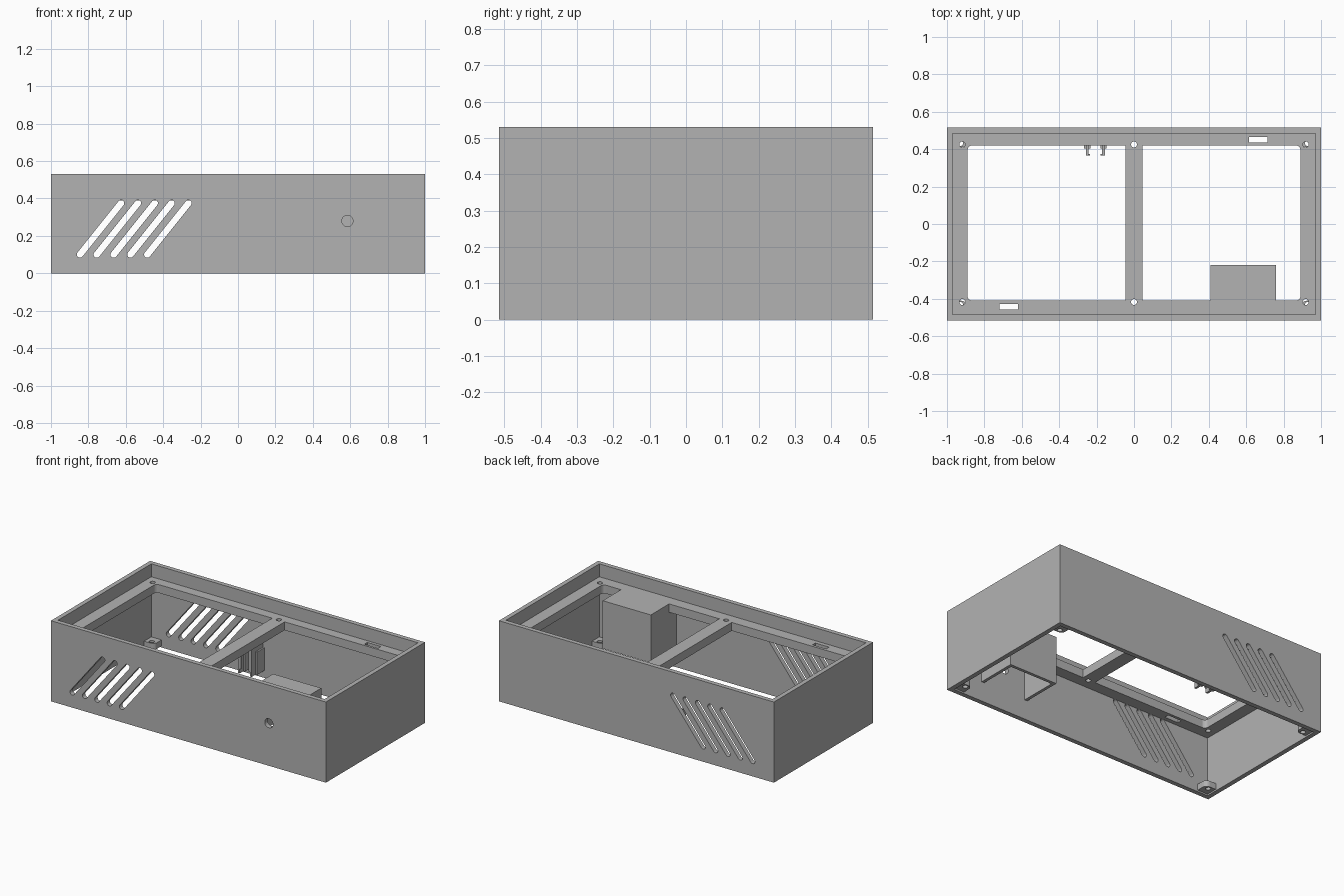
import bpy, bmesh, math
from mathutils import Matrix, Vector

if "Cube" in bpy.data.objects:
    bpy.data.objects.remove(bpy.data.objects["Cube"])

grey = bpy.data.materials.new("mid grey")
grey.use_nodes = True
colour = (0.45, 0.45, 0.45, 1)
grey.diffuse_color = colour
grey.node_tree.nodes["Principled BSDF"].inputs["Base Color"].default_value = colour

W, D, H, T = 1.0, 0.515, 0.53, 0.03      # half width, half depth, height, wall
LOW, TOP = 0.39, 0.445                   # ledge underside and top


def finish(bm, name):
    mesh = bpy.data.meshes.new(name)
    bmesh.ops.recalc_face_normals(bm, faces=bm.faces)
    bm.to_mesh(mesh)
    bm.free()
    ob = bpy.data.objects.new(name, mesh)
    bpy.context.collection.objects.link(ob)
    mesh.materials.append(grey)
    return ob


def box(name, x0, x1, y0, y1, z0, z1, round_if=None, radius=0.025):
    """Axis-aligned block; upright edges chosen by round_if are rounded."""
    bm = bmesh.new()
    bmesh.ops.create_cube(bm, size=1)
    for v in bm.verts:
        v.co = Vector((x1 if v.co.x > 0 else x0, y1 if v.co.y > 0 else y0,
                       z1 if v.co.z > 0 else z0))
    if round_if:
        edges = [e for e in bm.edges
                 if abs(e.verts[0].co.z - e.verts[1].co.z) > 1e-4 and round_if(e.verts[0].co)]
        bmesh.ops.bevel(bm, geom=edges, offset=radius, segments=5, profile=0.5, affect='EDGES')
    return finish(bm, name)


def rod(name, x, y, z, radius, length, along_y=False):
    bm = bmesh.new()
    bmesh.ops.create_cone(bm, cap_ends=True, segments=24, radius1=radius,
                          radius2=radius, depth=length)
    if along_y:
        bm.transform(Matrix.Rotation(math.pi / 2, 4, 'X'))
    bm.transform(Matrix.Translation((x, y, z)))
    return finish(bm, name)


def slanted_slot(name, a, b, radius):
    """Round-ended slot cutter running right through from front to back."""
    a, b = Vector(a), Vector(b)
    angle = math.atan2(b.y - a.y, b.x - a.x)
    bm = bmesh.new()
    ring = []
    for centre, start in ((b, angle - math.pi / 2), (a, angle + math.pi / 2)):
        for i in range(9):
            t = start + math.pi * i / 8
            ring.append(bm.verts.new((centre.x + radius * math.cos(t), -1,
                                      centre.y + radius * math.sin(t))))
    face = bm.faces.new(ring)
    new = bmesh.ops.extrude_face_region(bm, geom=[face])["geom"]
    bmesh.ops.translate(bm, vec=(0, 2, 0),
                        verts=[g for g in new if isinstance(g, bmesh.types.BMVert)])
    return finish(bm, name)


def cut(target, cutters):
    """Subtract each cutter, then discard it."""
    for c in cutters:
        c.hide_render = True
        mod = target.modifiers.new("cut", 'BOOLEAN')
        mod.operation, mod.solver, mod.object = 'DIFFERENCE', 'EXACT', c
        bpy.context.view_layer.objects.active = target
        bpy.ops.object.modifier_apply(modifier=mod.name)
        bpy.data.objects.remove(c)


# Outer walls, open at top and bottom, with slanted vents and a socket hole
walls = box("outer_walls", -W, W, -D, D, 0, H)
cut(walls, [box("hollow", -W + T, W - T, -D + T, D - T, -0.1, H + 0.1)])
cut(walls, [slanted_slot("vent", (-0.845 + 0.09 * i, 0.1), (-0.625 + 0.09 * i, 0.375), 0.017)
            for i in range(5)])
cut(walls, [rod("socket_hole", 0.585, -D, 0.28, 0.03, 0.2, along_y=True)])

# Recessed ledge with two openings, a middle bar, screw holes and tab slots
ledge = box("ledge_frame", -W + T, W - T, -D + T, D - T, LOW, TOP)
cut(ledge, [box("opening", min(s * 0.045, s * 0.89), max(s * 0.045, s * 0.89),
                -0.41, 0.42, 0.2, 0.6, round_if=lambda co: abs(co.x) > 0.5)
            for s in (-1, 1)])
cut(ledge, [rod("screw_hole", x, y, TOP, 0.016, 0.3)
            for x in (-0.918, 0, 0.918) for y in (-0.417, 0.425)])
cut(ledge, [box("tab_slot", x - 0.05, x + 0.05, y - 0.015, y + 0.015, 0.3, 0.6)
            for x, y in ((0.665, 0.45), (-0.67, -0.443))])

# Socket housing behind the front wall, open underneath
housing = box("socket_housing", 0.41, 0.76, -D + T, -0.22, 0.13, TOP)
cut(housing, [box("housing_hollow", 0.43, 0.74, -0.6, -0.24, 0, TOP - 0.03)])

# Screw tabs in the four bottom corners
for sx in (-1, 1):
    for sy in (-1, 1):
        xs = sorted((sx * 0.895, sx * (W - T)))
        ys = sorted((sy * 0.41, sy * (D - T)))
        tab = box("corner_tab_%s_%s" % ("left" if sx > 0 else "right",
                                        "front" if sy < 0 else "back"),
                  *xs, *ys, 0.01, 0.05, radius=0.03,
                  round_if=lambda co: abs(co.x) < 0.93 and abs(co.y) < 0.45)
        cut(tab, [rod("tab_hole", sx * 0.93, sy * 0.432, 0.03, 0.016, 0.2)])

# Pair of cable clips on the back wall
for i, x in enumerate((-0.25, -0.163)):
    side = "right" if i == 0 else "left"
    box("clip_plate_" + side, x - 0.007, x + 0.007, 0.365, D - T, 0.05, 0.24)
    box("clip_base_" + side, x - 0.017, x + 0.017, 0.405, D - T, 0.05, 0.2)
    out = -1 if i else 1
    barb = sorted((x, x + out * 0.015))
    box("clip_barb_" + side, *barb, 0.365, 0.373, 0.08, 0.22)
